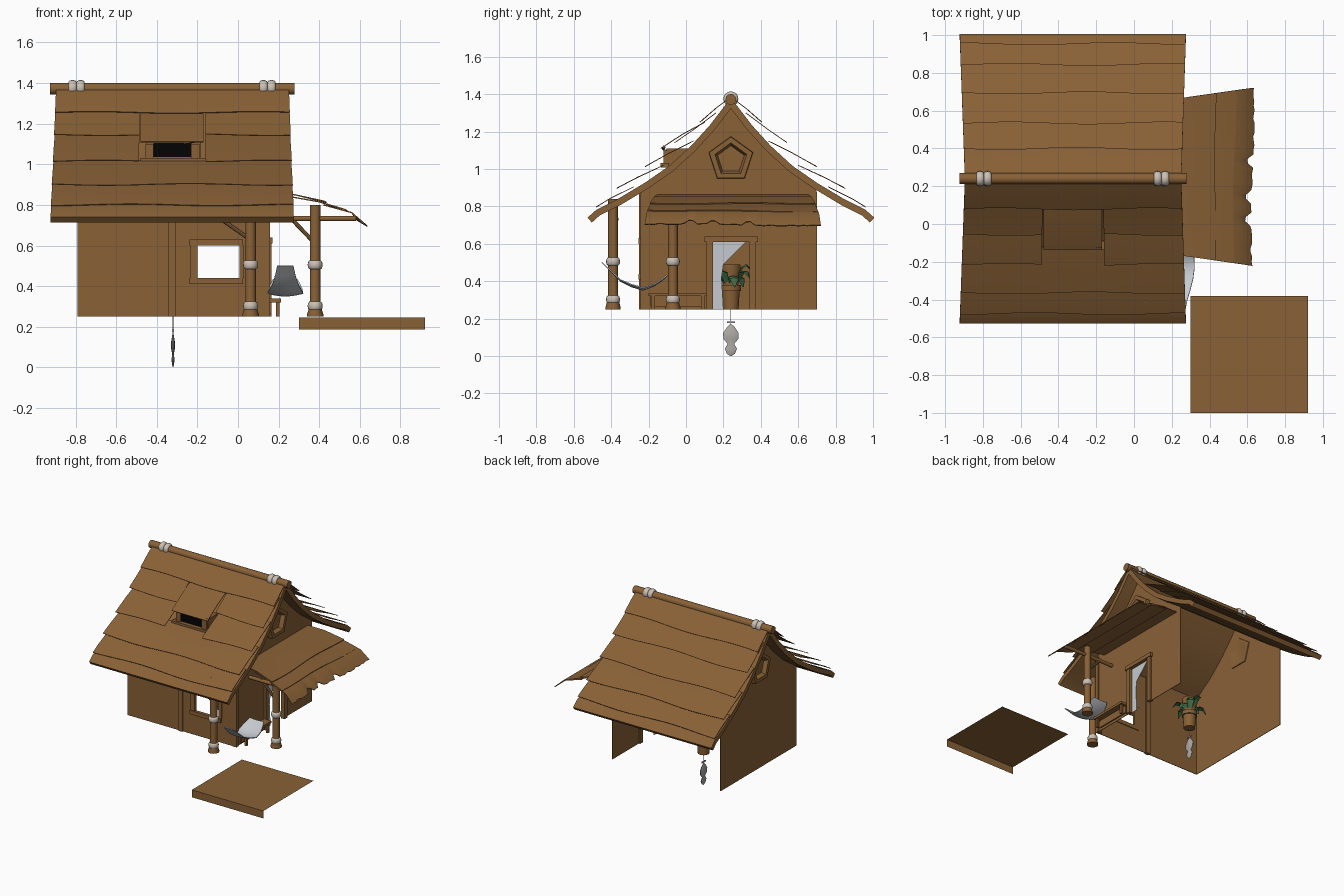
import bpy, bmesh, math, random
from mathutils import Vector

if "Cube" in bpy.data.objects:
    bpy.data.objects.remove(bpy.data.objects["Cube"])
random.seed(4)

def material(name, rgb):
    m = bpy.data.materials.new(name)
    m.diffuse_color = (*rgb, 1)
    m.use_nodes = True
    m.node_tree.nodes["Principled BSDF"].inputs["Base Color"].default_value = m.diffuse_color
    return m

WOOD = material("brown wood", (0.25, 0.12, 0.037))
ROPE = material("pale rope", (0.60, 0.53, 0.46))
CLOTH = material("grey cloth", (0.56, 0.59, 0.62))
CHARM = material("charm grey", (0.42, 0.40, 0.38))
DARK = material("black opening", (0.001, 0.001, 0.001))
LEAF = material("leaf green", (0.055, 0.15, 0.06))
RY = 0.24  # ridge position in y

def mesh(name, verts, faces, mat=WOOD, thick=0, offset=0):
    me = bpy.data.meshes.new(name)
    bm = bmesh.new()
    vs = [bm.verts.new(v) for v in verts]
    for f in faces:
        bm.faces.new([vs[i] for i in f])
    bmesh.ops.recalc_face_normals(bm, faces=bm.faces)
    bmesh.ops.triangulate(bm, faces=[f for f in bm.faces if len(f.verts) > 4])
    bm.to_mesh(me)
    bm.free()
    ob = bpy.data.objects.new(name, me)
    bpy.context.collection.objects.link(ob)
    me.materials.append(mat)
    if thick:
        s = ob.modifiers.new("thickness", 'SOLIDIFY')
        s.thickness, s.offset = thick, offset
    return ob

def box(name, lo, hi, mat=WOOD):
    v = [(x, y, z) for x in (lo[0], hi[0]) for y in (lo[1], hi[1]) for z in (lo[2], hi[2])]
    return mesh(name, v, [(0, 1, 3, 2), (4, 6, 7, 5), (0, 4, 5, 1), (2, 3, 7, 6), (0, 2, 6, 4), (1, 5, 7, 3)], mat)

def grid(name, rows, mat=WOOD, thick=0.0):
    n = len(rows[0])
    f = [(r*n+i, r*n+i+1, (r+1)*n+i+1, (r+1)*n+i) for r in range(len(rows)-1) for i in range(n-1)]
    return mesh(name, [p for r in rows for p in r], f, mat, thick)

def lathe(name, a, b, prof, mat=WOOD, n=12, flat=1):
    """Profile of (radius, t) turned about the line a-b, t running 0..1."""
    a, b = Vector(a), Vector(b)
    q = (b-a).to_track_quat('Z', 'Y')
    v = [tuple(a.lerp(b, t) + q @ Vector((r*math.cos(k*math.tau/n)*flat, r*math.sin(k*math.tau/n), 0)))
         for r, t in prof for k in range(n)]
    f = [(r*n+k, r*n+(k+1) % n, (r+1)*n+(k+1) % n, (r+1)*n+k) for r in range(len(prof)-1) for k in range(n)]
    f += [tuple(range(n)), tuple(range((len(prof)-1)*n, len(prof)*n))]
    return mesh(name, v, f, mat)

def stick(name, a, b, r, mat=WOOD, n=10):
    return lathe(name, a, b, [(r, 0), (r, 1)], mat, n)

def bead(name, c, axis, r, h):
    """Rounded rope wrap of radius r and half length h."""
    c, ax = Vector(c), Vector(axis)
    prof = [(r*(.68+.32*math.sin(math.pi*k/8)), .5-.5*math.cos(math.pi*k/8)) for k in range(9)]
    lathe(name, c-ax*h, c+ax*h, prof, ROPE, 16)

# ---- main roof: concave sheet with lapped planks on both slopes
SHEET = [(0, 1.37), (.1, 1.24), (.2, 1.13), (.32, 1.02), (.45, .93), (.6, .84), (.71, .785), (.755, .745)]
def roof_x(t, d):
    k = d/.76
    return (-.895-.028*k)*(1-t) + (.25+.025*k)*t

def roof_strip(name, path, s, t0, t1, thick, wave):
    rows = []
    n = max(4, int(20*(t1-t0)))
    for j, (d, z) in enumerate(path):
        row = []
        for i in range(n+1):
            t = t0+(t1-t0)*i/n
            w = wave*math.sin(t*9+d*20)*(j/(len(path)-1))
            row.append((roof_x(t, d), RY+s*(d+w), z-w*.7))
        rows.append(row)
    return grid(name, rows, WOOD, thick)

PLANKS = [[(.0, 1.385), (.08, 1.325), (.16, 1.255)],
          [(.08, 1.30), (.2, 1.21), (.295, 1.145)],
          [(.2, 1.15), (.33, 1.085), (.455, 1.015)],
          [(.36, 1.02), (.5, .955), (.605, .90)],
          [(.52, .905), (.65, .84), (.715, .80)]]
for s in (-1, 1):
    side = "front" if s < 0 else "back"
    low = [(d, z-.018) for d, z in SHEET]
    roof_strip(side+"_roof_sheet", low, s, 0, 1, .035, 0)
    for i, p in enumerate(PLANKS):
        # front planks leave a gap for the dormer
        spans = [(0, .36), (.64, 1)] if s < 0 and i in (1, 2) else [(0, 1)]
        for t0, t1 in spans:
            roof_strip(f"{side}_roof_plank", p, s, t0, t1, .004, .006)
stick("ridge_log", (-.925, RY, 1.372), (.277, RY, 1.372), .029, n=12)
for x in (-.815, -.775, .125, .165):
    bead("ridge_rope", (x, RY, 1.375), (1, 0, 0), .04, .02)

# ---- walls (the back is open)
top = [(RY+s*d, z-.03) for s, pts in ((1, SHEET[4:0:-1]), (-1, SHEET[:5])) for d, z in pts]
top = [(.70, .875)] + top + [(-.24, .875)]
door = [(-.24, .25), (.14, .25), (.14, .61), (.34, .61), (.34, .25), (.70, .25)]
for name, x, base in (("right_wall", .148, door), ("left_wall", -.788, [door[0], door[-1]])):
    pts = base + top
    mesh(name, [(x, y, z) for y, z in pts], [tuple(range(len(pts)))], WOOD, .004)
xs, zs = [-.79, -.20, .01, .15], [.25, .44, .60, .88]
mesh("front_wall", [(x, -.238, z) for z in zs for x in xs],
     [(r*4+c, r*4+c+1, r*4+c+5, r*4+c+4) for r in range(3) for c in range(3) if (r, c) != (1, 1)], WOOD, .004)
box("wall_post", (-.342, -.25, .25), (-.308, -.225, .88))
box("corner_post", (.12, -.243, .25), (.157, -.215, .87))

# front window frame
box("window_top", (-.24, -.255, .60), (.025, -.23, .63))
box("window_sill", (-.24, -.255, .41), (.025, -.23, .44))
box("window_left", (-.235, -.25, .44), (-.20, -.23, .60))
box("window_right", (.008, -.25, .44), (.03, -.23, .60))

# door frame and tied curtain
for y in (.11, .34):
    box("door_jamb", (.135, y, .25), (.165, y+.035, .61))
box("door_lintel", (.13, .10, .61), (.17, .385, .64))
cur = [(.14, .61), (.32, .61), (.25, .54), (.20, .49), (.19, .42), (.20, .25), (.14, .25)]
mesh("door_curtain", [(.14, y, z) for y, z in cur], [tuple(range(7))], CLOTH, .004)

# pentagon gable windows, ring and recessed panel, shown on both wall faces
for s, x, out in ((1, .148, .035), (-1, -.788, .035), (1, -.788, .008), (-1, .148, .008)):
    v = [(x+s*dx, RY+r*math.sin(k*math.tau/5), 1.05+r*math.cos(k*math.tau/5))
         for r, dx in ((.125, 0), (.122, out), (.09, out), (.075, .004)) for k in range(5)]
    f = [(r*5+k, r*5+(k+1) % 5, r*5+5+(k+1) % 5, r*5+5+k) for r in range(3) for k in range(5)]
    mesh("gable_window", v, f + [tuple(range(15, 20))])

# ---- roof dormer with lifted flap
v = [(x, y, z) for x in (-.45, -.185) for y, z in ((-.105, 1.0), (-.105, 1.11), (.02, 1.11))]
mesh("dormer_box", v, [(0, 1, 2), (3, 5, 4), (0, 3, 4, 1), (1, 4, 5, 2)])
box("dormer_opening", (-.415, -.110, 1.035), (-.23, -.104, 1.105), DARK)
for a, b in ((-.455, -.415), (-.232, -.19)):
    box("dormer_jamb", (a, -.12, 1.03), (b, -.10, 1.10))
box("dormer_sill", (-.48, -.135, 1.008), (-.155, -.09, 1.032))
stick("flap_prop", (-.27, -.12, 1.107), (-.17, -.118, 1.118), .008, n=6)
grid("dormer_flap", [[(x, y, z) for x in (-.48, -.325, -.17)]
                     for y, z in ((.10, 1.25), (-.02, 1.185), (-.135, 1.11))], WOOD, .005)

# ---- side awning of three lapped planks, the last one torn
AWN = [((.14, .862), (.28, .85), (.43, .815)), ((.26, .84), (.40, .815), (.53, .775)),
       ((.42, .80), (.56, .762), (.628, .70))]
for i, path in enumerate(AWN):
    rows = []
    for j, (x, z) in enumerate(path):
        row = []
        for k in range(41):
            t = k/40
            hw = .42+.05*(x-.27)/.35
            w = (.005*math.sin(t*8+i) + .008*(2*t-1)*(i > 0)) if j == 2 else 0
            if i == 2 and j == 2:
                w -= random.choice((0, 0, .004, .008)) + (.03 if k in (10, 11, 15, 16, 23, 24) else 0)
            row.append((x+w, .25+hw*(2*t-1), z-w*.6))
        rows.append(row)
    grid("awning_plank", rows, WOOD, .006)
stick("awning_beam", (.13, -.07, .733), (.58, -.07, .733), .014)
stick("awning_brace", (.25, -.07, .745), (.37, -.07, .62), .010, n=8)
stick("eave_brace", (-.09, -.37, .735), (.06, -.39, .63), .010, n=8)

# ---- posts with rope wraps
for x, y, h in ((.062, -.39, .84), (.38, -.07, .80)):
    lathe("porch_post", (x, y, .25), (x, y, h),
          [(.041, 0), (.041, .015), (.03, .08), (.026, .15), (.026, 1)])
    for z in (.302, .505):
        bead("post_rope", (x, y, z), (0, 0, 1), .037, .022)

# hammock sling
HAM = [(-.45, .50, .04), (-.40, .45, .05), (-.35, .40, .065), (-.29, .37, .08), (-.23, .352, .088),
       (-.17, .375, .085), (-.12, .41, .07), (-.10, .43, .06)]
grid("hammock", [[(.233+u*w, y, z+.015*u*u*(1-abs(y+.25)*5)-.0) for u in (-1, -.6, -.2, .2, .6, 1)]
                 for y, z, w in HAM], CLOTH, .006)

# bench by the wall
box("bench_seat", (.15, -.20, .32), (.212, .11, .338))
for y in (-.185, .08):
    box("bench_leg", (.188, y, .25), (.204, y+.018, .32))
box("bench_rail", (.155, -.19, .265), (.165, .10, .32))

# ---- hanging pot with plant
PX = -.32
lathe("plant_pot", (PX, RY, .25), (PX, RY, .38),
      [(.042, 0), (.048, .75), (.056, .76), (.056, 1), (.045, 1), (.042, .85)], WOOD, 14)
lathe("pot_hanger", (PX, RY, .375), (PX, RY, .49), [(.04, 0), (.045, .35), (.053, .8), (.053, 1)], WOOD, 14)
for k in range(8):
    a = k*math.tau/8 + .2
    L, h = .1+.015*(k % 2), .06*(k % 3)
    c, sn = math.cos(a), math.sin(a)
    rows = [[(PX+c*r*L-sn*w*u, RY+sn*r*L+c*w*u, z-abs(u)*.008) for u in (-1, 0, 1)]
            for r, z, w in ((.3, .385, .008), (.6, .43+h*.4, .028), (.85, .42+h*.6, .024), (1.05, .375+h*.8, .003))]
    grid("plant_leaf", rows, LEAF)

# charm hanging under the pot
stick("charm_cord", (PX, RY, .15), (PX, RY, .26), .002, CHARM, 6)
lathe("hanging_charm", (PX, RY, 0), (PX, RY, .17),
      [(.003, 0), (.024, .08), (.034, .24), (.018, .38), (.042, .54), (.044, .72), (.02, .92), (.004, 1)],
      CHARM, 10, .22)
box("charm_knot", (PX-.004, RY-.022, .176), (PX+.004, RY+.022, .186), CHARM)

# ---- landing platform: top plate and front face only
mesh("platform", [(.30, -.38, .245), (.92, -.38, .245), (.92, -1, .245), (.30, -1, .245), (.92, -1, .187),
                  (.30, -1, .187)], [(0, 3, 2, 1), (3, 5, 4, 2)])

# bake modifiers and smooth curved parts
for o in bpy.data.objects:
    o.select_set(o.type == 'MESH')
bpy.context.view_layer.objects.active = bpy.data.objects["platform"]
bpy.ops.object.convert(target='MESH')
bpy.ops.object.shade_smooth_by_angle(angle=math.radians(40))
